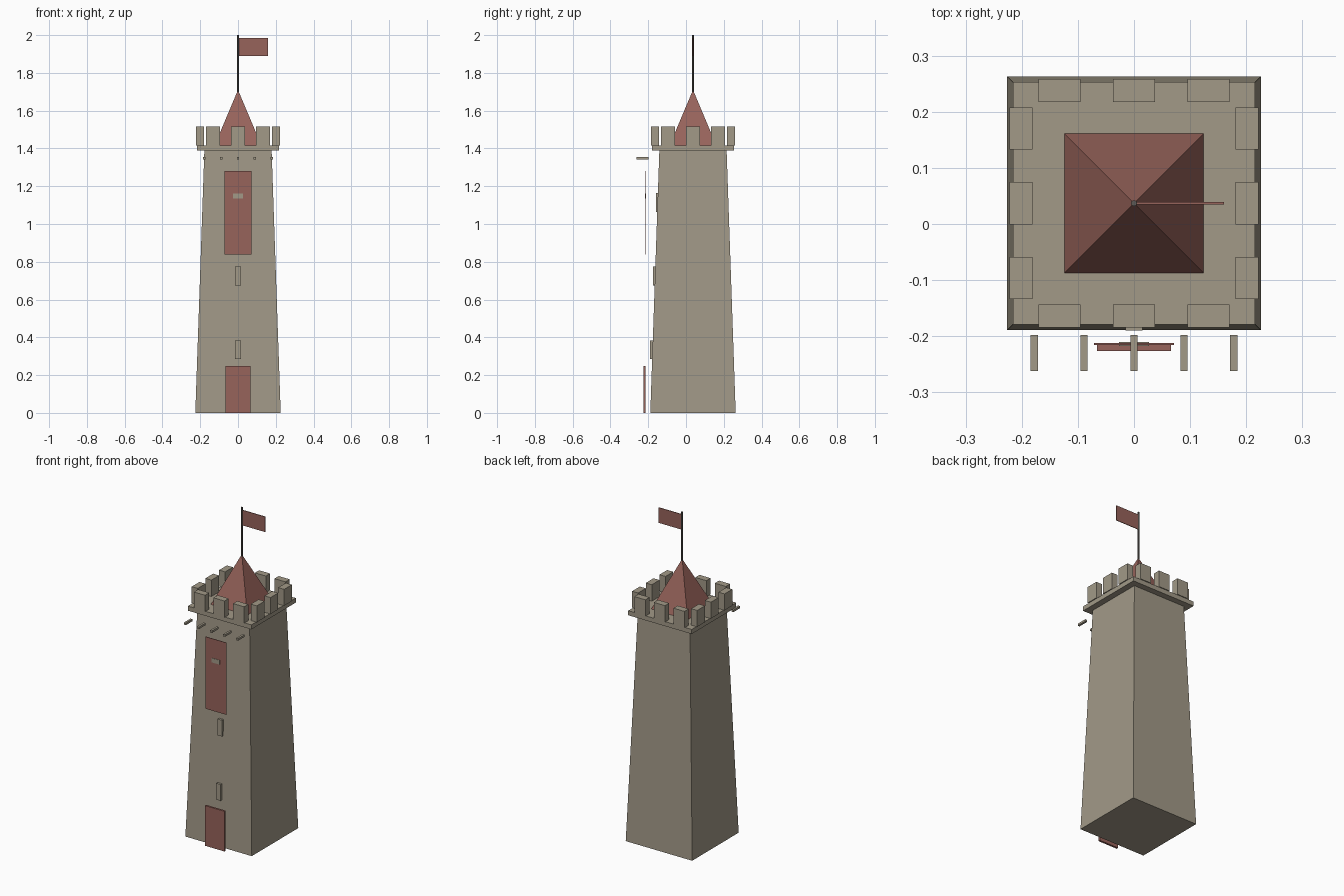
import bpy
import bmesh
from mathutils import Matrix, Vector

if "Cube" in bpy.data.objects:
    bpy.data.objects.remove(bpy.data.objects["Cube"], do_unlink=True)

CY = 0.037          # tower axis in y
DECK = 1.416        # top of the cornice


def material(name, rgb):
    mat = bpy.data.materials.new(name)
    mat.use_nodes = True
    mat.diffuse_color = (*rgb, 1)
    mat.node_tree.nodes["Principled BSDF"].inputs["Base Color"].default_value = (*rgb, 1)
    return mat


stone = material("stone", (0.36, 0.32, 0.245))
red = material("faded_red", (0.31, 0.125, 0.104))
iron = material("dark_iron", (0.11, 0.10, 0.09))


def finish(name, bm, mat):
    mesh = bpy.data.meshes.new(name)
    bmesh.ops.recalc_face_normals(bm, faces=bm.faces)
    bm.to_mesh(mesh)
    bm.free()
    mesh.materials.append(mat)
    obj = bpy.data.objects.new(name, mesh)
    bpy.context.collection.objects.link(obj)
    return obj


def box(name, low, high, mat):
    low, high = Vector(low), Vector(high)
    bm = bmesh.new()
    bmesh.ops.create_cube(bm, size=1, matrix=Matrix.Translation((low + high) / 2)
                          @ Matrix.Diagonal((*(high - low), 1)))
    return finish(name, bm, mat)


def taper(name, half_low, half_high, z_low, z_high, mat):
    """Square frustum or pyramid on the tower axis."""
    bm = bmesh.new()
    corners = ((-1, -1), (1, -1), (1, 1), (-1, 1))
    base = [bm.verts.new((x * half_low, CY + y * half_low, z_low)) for x, y in corners]
    bm.faces.new(base)
    if half_high:
        top = [bm.verts.new((x * half_high, CY + y * half_high, z_high)) for x, y in corners]
        bm.faces.new(top)
    else:
        top = [bm.verts.new((0, CY, z_high))] * 4
    for i in range(4):
        j = (i + 1) % 4
        side = [base[i], base[j], top[j]]
        bm.faces.new(side + [top[i]] if half_high else side)
    return finish(name, bm, mat)


# Tower body, cornice and roof
taper("tower_body", 0.226, 0.178, 0, 1.39, stone)
taper("cornice", 0.216, 0.216, 1.388, DECK, stone)
taper("roof", 0.124, 0, DECK, 1.71, red)

# Battlements: three merlons on each side
for i in (-1, 0, 1):
    for s, side in ((-1, "right"), (1, "left")):
        x, y = s * 0.201, CY + i * 0.133
        box(f"merlon_{side}_{i + 2}", (x - 0.0205, y - 0.0375, DECK),
            (x + 0.0205, y + 0.0375, 1.517), stone)
    for s, side in ((-1, "front"), (1, "back")):
        x, y = i * 0.133, CY + s * 0.201
        box(f"merlon_{side}_{i + 2}", (x - 0.0375, y - 0.0205, DECK),
            (x + 0.0375, y + 0.0205, 1.517), stone)

# Flagpole and flag
bm = bmesh.new()
bmesh.ops.create_cone(bm, cap_ends=True, segments=8, radius1=0.0055, radius2=0.0055,
                      depth=0.31, matrix=Matrix.Translation((0, CY, 1.845)))
finish("flagpole", bm, iron)
box("flag", (0.003, CY - 0.002, 1.89), (0.16, CY + 0.002, 1.984), red)

# Arrow slits up the front
for i, front in enumerate((-0.190, -0.176, -0.160)):
    z = 0.334 + i * 0.39
    box(f"arrow_slit_{i + 1}", (-0.015, front, z - 0.05), (0.015, front + 0.014, z + 0.05), stone)

# Door, hanging banner and its plate
box("door", (-0.066, -0.226, 0), (0.066, -0.214, 0.247), red)
box("banner", (-0.071, -0.2155, 0.838), (0.071, -0.2125, 1.281), red)
box("banner_plate", (-0.027, -0.2175, 1.135), (0.027, -0.2105, 1.162), stone)

# Row of projecting beams under the cornice
for i in range(-2, 3):
    x = i * 0.089
    box(f"beam_{i + 3}", (x - 0.0065, -0.262, 1.342), (x + 0.0065, -0.198, 1.355), stone)
